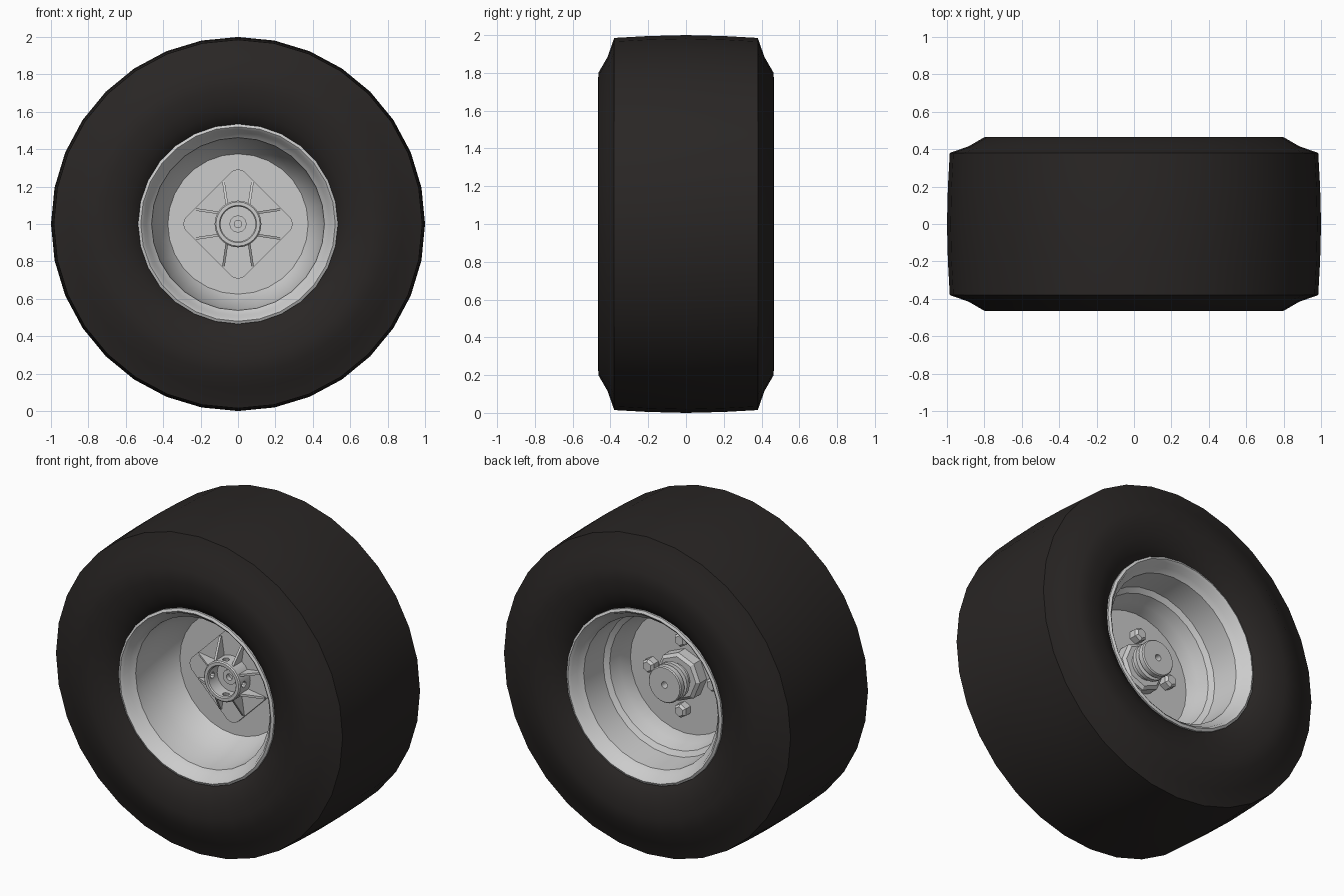
import bpy, bmesh
from math import cos, sin, pi, radians
from mathutils import Vector, Matrix

if "Cube" in bpy.data.objects:
    bpy.data.objects.remove(bpy.data.objects["Cube"])

CZ = 1.0  # axle height; the wheel turns about the y axis

rubber = bpy.data.materials.new("rubber")
rubber.diffuse_color = (0.022, 0.019, 0.018, 1)
rubber.use_nodes = True
rubber.node_tree.nodes["Principled BSDF"].inputs["Base Color"].default_value = rubber.diffuse_color


def finish(name, bm, mat=None, smooth=None):
    bmesh.ops.recalc_face_normals(bm, faces=bm.faces[:])
    me = bpy.data.meshes.new(name)
    bm.to_mesh(me)
    bm.free()
    ob = bpy.data.objects.new(name, me)
    ob.location.z = CZ
    bpy.context.collection.objects.link(ob)
    if mat:
        me.materials.append(mat)
    if smooth:
        bpy.ops.object.select_all(action='DESELECT')
        ob.select_set(True)
        bpy.context.view_layer.objects.active = ob
        bpy.ops.object.shade_smooth_by_angle(angle=radians(smooth))
    return ob


def lathe(name, profile, n=32, mat=None, smooth=30):
    """Spin a closed (radius, y) section around the axle."""
    bm = bmesh.new()
    rings = [[bm.verts.new((r * cos(2 * pi * i / n), y, r * sin(2 * pi * i / n)))
              for i in range(n)] for r, y in profile]
    for a, b in zip(rings, rings[1:] + rings[:1]):
        for i in range(n):
            j = (i + 1) % n
            bm.faces.new((a[i], a[j], b[j], b[i]))
    return finish(name, bm, mat, smooth)


def prism(bm, pts, offset):
    """Extrude a planar polygon by an offset vector."""
    face = bm.faces.new([bm.verts.new(p) for p in pts])
    ext = bmesh.ops.extrude_face_region(bm, geom=[face], use_keep_orig=True)
    bmesh.ops.translate(bm, vec=offset,
                        verts=[v for v in ext['geom'] if isinstance(v, bmesh.types.BMVert)])


# Tyre: one half section, mirrored across the wheel's centre plane
half = [(0.51, 0.37), (0.54, 0.405), (0.585, 0.435), (0.65, 0.458), (0.72, 0.466),
        (0.80, 0.464), (0.885, 0.415), (0.985, 0.38), (0.995, 0.20)]
tyre = half + [(1.0, 0.0)] + [(r, -y) for r, y in reversed(half)]
lathe("tyre", tyre, 32, rubber, 30)

# Rim barrel: rolled lips, stepped inner wall, hidden outer wall
lathe("rim_barrel", [
    (0.505, -0.36), (0.535, -0.385), (0.535, -0.41), (0.52, -0.418), (0.505, -0.405),
    (0.49, -0.37), (0.462, -0.345), (0.45, -0.20), (0.40, -0.07), (0.375, -0.035),
    (0.375, 0.01), (0.40, 0.08), (0.42, 0.15), (0.45, 0.17), (0.462, 0.345),
    (0.49, 0.37), (0.505, 0.405), (0.52, 0.418), (0.535, 0.41), (0.535, 0.385),
    (0.505, 0.36), (0.49, 0.20), (0.49, -0.20)], 28)

# Centre disc
lathe("centre_disc", [(0.02, -0.035), (0.40, -0.035), (0.40, 0.01), (0.02, 0.01)], 28)

# Rounded diamond plate on the front of the disc
bm = bmesh.new()
outline = []
for k in range(4):
    for d in (-40, -20, 0, 20, 40):
        a, b = k * pi / 2, k * pi / 2 + radians(d)
        outline.append((0.235 * cos(a) + 0.057 * cos(b), -0.058,
                        0.235 * sin(a) + 0.057 * sin(b)))
prism(bm, outline, Vector((0, 0.03, 0)))
finish("diamond_plate", bm)

# Front hub tube with a stepped bore
hub = lathe("front_hub", [
    (0.02, -0.03), (0.125, -0.03), (0.125, -0.155), (0.118, -0.162), (0.10, -0.162),
    (0.094, -0.155), (0.094, -0.07), (0.045, -0.07), (0.045, -0.085), (0.02, -0.085)], 24)

# Side holes drilled through the hub tube
bm = bmesh.new()
for k in range(4):
    rot = Matrix.Rotation(k * pi / 2, 4, 'Y')
    bmesh.ops.create_cone(bm, cap_ends=True, segments=10, radius1=0.02, radius2=0.02, depth=0.06,
                          matrix=Matrix.Translation((0, -0.118, 0)) @ rot
                          @ Matrix.Translation((0, 0, 0.11)))
cutter = finish("hub_hole_cutter", bm)
cutter.hide_render = True
cutter.hide_set(True)
cut = hub.modifiers.new("holes", 'BOOLEAN')
cut.object = cutter
cut.operation = 'DIFFERENCE'
cut.solver = 'EXACT'

# Eight triangular ribs bracing the hub tube
bm = bmesh.new()
for sx in (-1, 1):
    for sz in (-1, 1):
        for swap in (False, True):
            pts = [(0.052, -0.05, 0.10), (0.052, -0.145, 0.10), (0.071, -0.064, 0.228),
                   (0.071, -0.05, 0.228)]
            off = (0.014, 0, 0)
            if swap:
                pts = [(z, y, x) for x, y, z in pts]
                off = (0, 0, 0.014)
            prism(bm, [(x * sx, y, z * sz) for x, y, z in pts],
                  Vector((off[0] * sx, 0, off[2] * sz)))
finish("hub_ribs", bm)

# Rear hub: hexagonal base, grooved spindle and end cap
lathe("rear_hub_base", [(0.02, 0.0), (0.15, 0.0), (0.15, 0.075), (0.13, 0.09), (0.02, 0.09)],
      8, smooth=None)
lathe("rear_spindle", [
    (0.02, 0.08), (0.09, 0.08), (0.09, 0.12), (0.112, 0.125), (0.112, 0.15), (0.09, 0.155),
    (0.09, 0.17), (0.112, 0.175), (0.112, 0.205), (0.106, 0.212), (0.02, 0.212)], 24)

# Four wheel nuts on the rear face
bm = bmesh.new()
for k in range(4):
    a = k * pi / 2
    for r1, r2, y, d in ((0.043, 0.043, 0.03, 0.05), (0.043, 0.03, 0.0625, 0.015)):
        bmesh.ops.create_cone(bm, cap_ends=True, segments=6, radius1=r1, radius2=r2, depth=d,
                              matrix=Matrix.Translation((0.22 * cos(a), y, 0.22 * sin(a)))
                              @ Matrix.Rotation(-pi / 2, 4, 'X'))
finish("wheel_nuts", bm)
